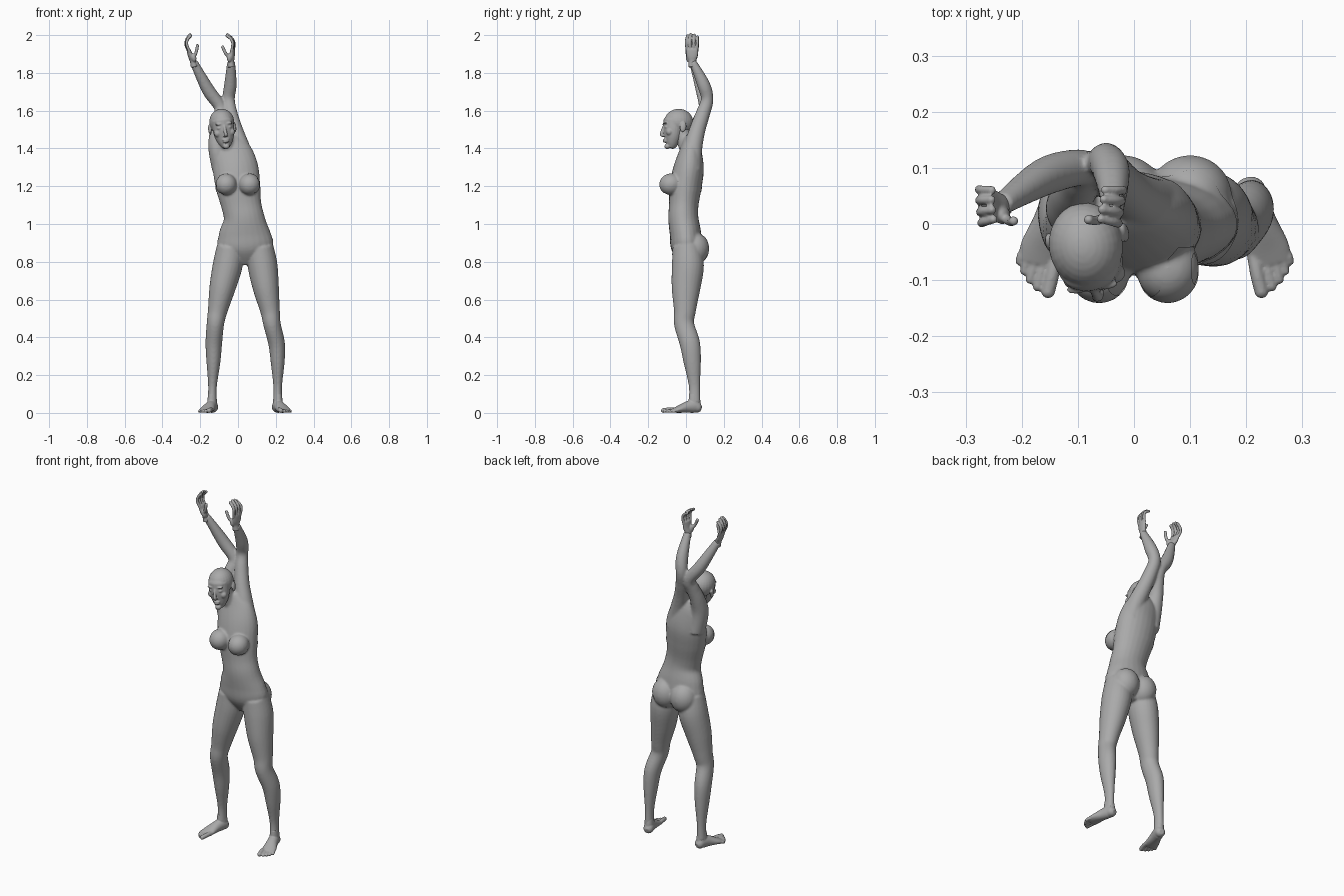
import bpy, bmesh
from math import sin, cos, pi, radians
from mathutils import Vector, Matrix

cube = bpy.data.objects.get("Cube")
if cube:
    bpy.data.objects.remove(cube)

grey = bpy.data.materials.new("plain grey")
grey.use_nodes = True
grey.diffuse_color = (0.4, 0.4, 0.4, 1)
grey.node_tree.nodes["Principled BSDF"].inputs["Base Color"].default_value = grey.diffuse_color
grey.node_tree.nodes["Principled BSDF"].inputs["Roughness"].default_value = 0.7


def spline(pts, steps=5):
    """Smooth curve through points of any dimension."""
    out = []
    for i in range(len(pts) - 1):
        p0, p1, p2 = pts[max(i - 1, 0)], pts[i], pts[i + 1]
        p3 = pts[min(i + 2, len(pts) - 1)]
        for s in range(steps):
            t = s / steps
            out.append([b + 0.5 * t * (c - a + t * (2*a - 5*b + 4*c - d + t * (3*(b - c) + d - a)))
                        for a, b, c, d in zip(p0, p1, p2, p3)])
    return out + [list(pts[-1])]


def loft(bm, pts, seg=24):
    """Closed tube through (x, y, z, half width, half depth) sections."""
    path = spline(pts)
    centres = [Vector(p[:3]) for p in path]
    rings = []
    for i, p in enumerate(path):
        t = (centres[min(i + 1, len(path) - 1)] - centres[max(i - 1, 0)]).normalized()
        u = (Vector((1, 0, 0)) - t * t.x).normalized()
        v = t.cross(u)
        rings.append([bm.verts.new(centres[i] + u * p[3] * cos(2*pi*k/seg) + v * p[4] * sin(2*pi*k/seg))
                      for k in range(seg)])
    for a, b in zip(rings, rings[1:]):
        for k in range(seg):
            bm.faces.new((a[k], a[(k + 1) % seg], b[(k + 1) % seg], b[k]))
    bm.faces.new(rings[0])
    bm.faces.new(rings[-1])


def ball(bm, loc, radii, tilt=0):
    m = Matrix.Translation(loc) @ Matrix.Rotation(tilt, 4, 'X') @ Matrix.Diagonal((*radii, 1))
    bmesh.ops.create_uvsphere(bm, u_segments=24, v_segments=16, radius=1, matrix=m)


def digit(bm, pts, r):
    """Round-ended finger or toe."""
    loft(bm, [(*p, r, r) for p in pts], 12)
    for p in (pts[0], pts[-1]):
        ball(bm, p, (r, r, r))


def add_object(name, mesh):
    ob = bpy.data.objects.new(name, mesh)
    bpy.context.collection.objects.link(ob)
    mesh.materials.clear()
    mesh.materials.append(grey)
    mesh.shade_smooth()
    return ob


def fuse(bm, name, voxel, smooth, matrix=Matrix()):
    """Blend overlapping forms into one skin."""
    bm.transform(matrix)
    bmesh.ops.recalc_face_normals(bm, faces=bm.faces)
    mesh = bpy.data.meshes.new(name)
    bm.to_mesh(mesh)
    bm.free()
    ob = add_object(name, mesh)
    remesh = ob.modifiers.new("fuse", 'REMESH')
    remesh.mode = 'VOXEL'
    remesh.voxel_size = voxel
    soft = ob.modifiers.new("soften", 'SMOOTH')
    soft.factor, soft.iterations = 0.5, smooth
    bpy.context.view_layer.update()
    result = bpy.data.meshes.new_from_object(ob.evaluated_get(bpy.context.evaluated_depsgraph_get()))
    ob.modifiers.clear()
    ob.data = result
    result.materials.clear()
    result.materials.append(grey)
    result.shade_smooth()
    return ob


# Torso leaning sideways, with neck
bm = bmesh.new()
loft(bm, [(.043, .015, .79, .04, .04), (.04, .005, .87, .14, .08), (.035, -.003, .95, .137, .083),
          (.032, -.014, 1.03, .109, .08), (.018, -.012, 1.1, .106, .078), (0, -.002, 1.2, .118, .085),
          (-.014, .015, 1.3, .12, .08), (-.04, .025, 1.4, .1, .055), (-.055, .02, 1.46, .05, .035)])
loft(bm, [(-.04, .02, 1.36, .05, .045), (-.06, .0, 1.42, .042, .042), (-.078, -.03, 1.5, .042, .045)])
for x in (-.062, .06):
    ball(bm, (x, -.08, 1.21), (.056, .06, .056), .2)
for x in (-.02, .1):
    ball(bm, (x, .047, .87), (.074, .074, .085))

# Legs: one set of sections, two stances
leg = [(.005, .88, .072, .075), (.01, .78, .079, .085), (0, .66, .069, .076), (-.006, .54, .052, .058),
       (-.01, .47, .046, .053), (.02, .37, .044, .054), (.033, .27, .037, .046),
       (.045, .14, .023, .03), (.045, .05, .025, .032)]
right_x = (-.04, -.055, -.083, -.108, -.12, -.128, -.13, -.135, -.137)
left_x = (.115, .13, .148, .17, .18, .204, .21, .21, .211)
for xs in (right_x, left_x):
    loft(bm, [(x, *s) for x, s in zip(xs, leg)])
    ball(bm, (xs[4], -.038, .49), (.03, .025, .04))

# Raised arms from shoulder to wrist
left_arm = [(.055, .03, 1.28, .045, .05), (.022, .035, 1.39, .047, .05), (-.013, .058, 1.49, .042, .043),
            (-.038, .088, 1.58, .037, .038), (-.05, .112, 1.66, .033, .033),
            (-.04, .092, 1.74, .033, .034), (-.036, .035, 1.86, .021, .019)]
right_arm = [(-.09, .03, 1.28, .045, .05), (-.11, .025, 1.4, .047, .05), (-.11, .05, 1.49, .04, .043),
             (-.098, .078, 1.56, .036, .037), (-.095, .1, 1.62, .033, .033),
             (-.158, .085, 1.71, .034, .034), (-.236, .035, 1.86, .021, .019)]
for arm in (left_arm, right_arm):
    loft(bm, arm)
body = fuse(bm, "body", .006, 7)


# Head with face, local origin in the middle of the skull
bm = bmesh.new()
ball(bm, (0, .008, .022), (.066, .077, .07))
loft(bm, [(0, -.018, .03, .058, .055), (0, -.022, -.02, .057, .053), (0, -.025, -.06, .05, .045),
          (0, -.032, -.095, .034, .032), (0, -.04, -.115, .018, .018)])
ball(bm, (0, -.055, -.108), (.017, .016, .014))
ball(bm, (0, -.045, .025), (.048, .028, .03))
loft(bm, [(0, -.07, .005, .006, .006), (0, -.08, -.025, .008, .009), (0, -.085, -.045, .011, .009),
          (0, -.074, -.054, .012, .006)], 12)
for z, w in ((-.072, .019), (-.082, .017)):
    ball(bm, (0, -.067, z), (w, .011, .006))
for s in (-1, 1):
    ball(bm, (s*.026, -.066, .013), (.021, .009, .006))
    ball(bm, (s*.026, -.06, -.008), (.014, .012, .008))
    ball(bm, (s*.036, -.048, -.035), (.02, .018, .02))
    ball(bm, (s*.067, .022, -.012), (.008, .017, .028), -.2)
fuse(bm, "head", .0035, 3, Matrix.Translation((-.082, -.046, 1.518))
     @ Matrix.Rotation(radians(8), 4, 'Z') @ Matrix.Rotation(radians(-7), 4, 'Y'))


# Hands, curled with the palms facing each other
def hand(name, wrist, side, lean, yaw):
    bm = bmesh.new()
    loft(bm, [(0, 0, -.02, .018, .02), (0, 0, .012, .016, .021), (-.006, 0, .04, .014, .03),
              (-.01, 0, .072, .011, .033), (-.01, 0, .08, .007, .03)])
    for y, reach in ((-.026, .93), (-.009, 1), (.009, .97), (.026, .85)):
        digit(bm, [(-.01, y, .07), (-.016, y * 1.15, .07 + .04 * reach),
                   (-.006, y * 1.1, .07 + .066 * reach), (.014, y, .07 + .083 * reach)], .0078)
    ball(bm, (.006, -.018, .03), (.014, .016, .024))
    digit(bm, [(.006, -.02, .03), (.024, -.03, .055), (.038, -.031, .088)], .0085)
    fuse(bm, name, .003, 2, Matrix.Translation(wrist) @ Matrix.Rotation(radians(lean), 4, 'Y')
         @ Matrix.Rotation(radians(yaw), 4, 'Z') @ Matrix.Diagonal((side, 1, 1, 1)))


hand("right_hand", (-.236, .033, 1.85), 1, -12, 5)
hand("left_hand", (-.036, .033, 1.85), -1, -2, -8)


# Bare feet, turned outward
def foot(name, ankle, side):
    bm = bmesh.new()
    loft(bm, [(0, .038, .022, .014, .014), (0, .025, .026, .026, .026), (0, 0, .035, .029, .035),
              (.002, -.04, .03, .031, .03), (.005, -.09, .018, .039, .018), (.005, -.118, .012, .036, .011)])
    loft(bm, [(0, .005, .02, .026, .032), (0, .002, .06, .025, .032), (0, 0, .1, .021, .027)])
    for i, (x, tip, r) in enumerate(((-.024, -.162, .0125), (-.004, -.158, .009), (.012, -.149, .0085),
                                     (.026, -.137, .008), (.038, -.122, .008))):
        digit(bm, [(x * .9, -.1, r + .004), (x, (tip - .1) / 2, r + .004), (x, tip, r)], r)
    fuse(bm, name, .0035, 2, Matrix.Translation(ankle)
         @ Matrix.Rotation(radians(14 * side), 4, 'Z') @ Matrix.Diagonal((side, 1, 1, 1)))


foot("right_foot", (-.137, .043, 0), -1)
foot("left_foot", (.211, .043, 0), 1)


# Thin clothing: parts of the skin trimmed by planes and pushed outward
def garment(name, planes):
    bm = bmesh.new()
    bm.from_mesh(body.data)
    for point, normal in planes:
        bmesh.ops.bisect_plane(bm, geom=bm.verts[:] + bm.edges[:] + bm.faces[:], dist=1e-5,
                               plane_co=point, plane_no=normal, clear_outer=True)
    bm.normal_update()
    for v, n in [(v, v.normal.copy()) for v in bm.verts]:
        v.co += n * .002
    mesh = bpy.data.meshes.new(name)
    bm.to_mesh(mesh)
    bm.free()
    add_object(name, mesh)


garment("briefs", [((.04, 0, .925), (0, -.1, 1)), ((.04, 0, .77), (-.7, 0, -.8)),
                   ((.04, 0, .77), (.7, 0, -.8))])
garment("bra_band", [((0, 0, 1.195), (0, 0, 1)), ((0, 0, 1.172), (0, 0, -1))])
for side, label in ((-1, "right"), (1, "left")):
    garment(label + "_bra_cup", [((0, -.04, 0), (0, 1, 0)), ((0, 0, 1.165), (0, 0, -1)),
                                 ((side*.01, 0, 1.19), (-side, 0, .6)),
                                 ((side*.115, 0, 1.19), (side, 0, .25))])
